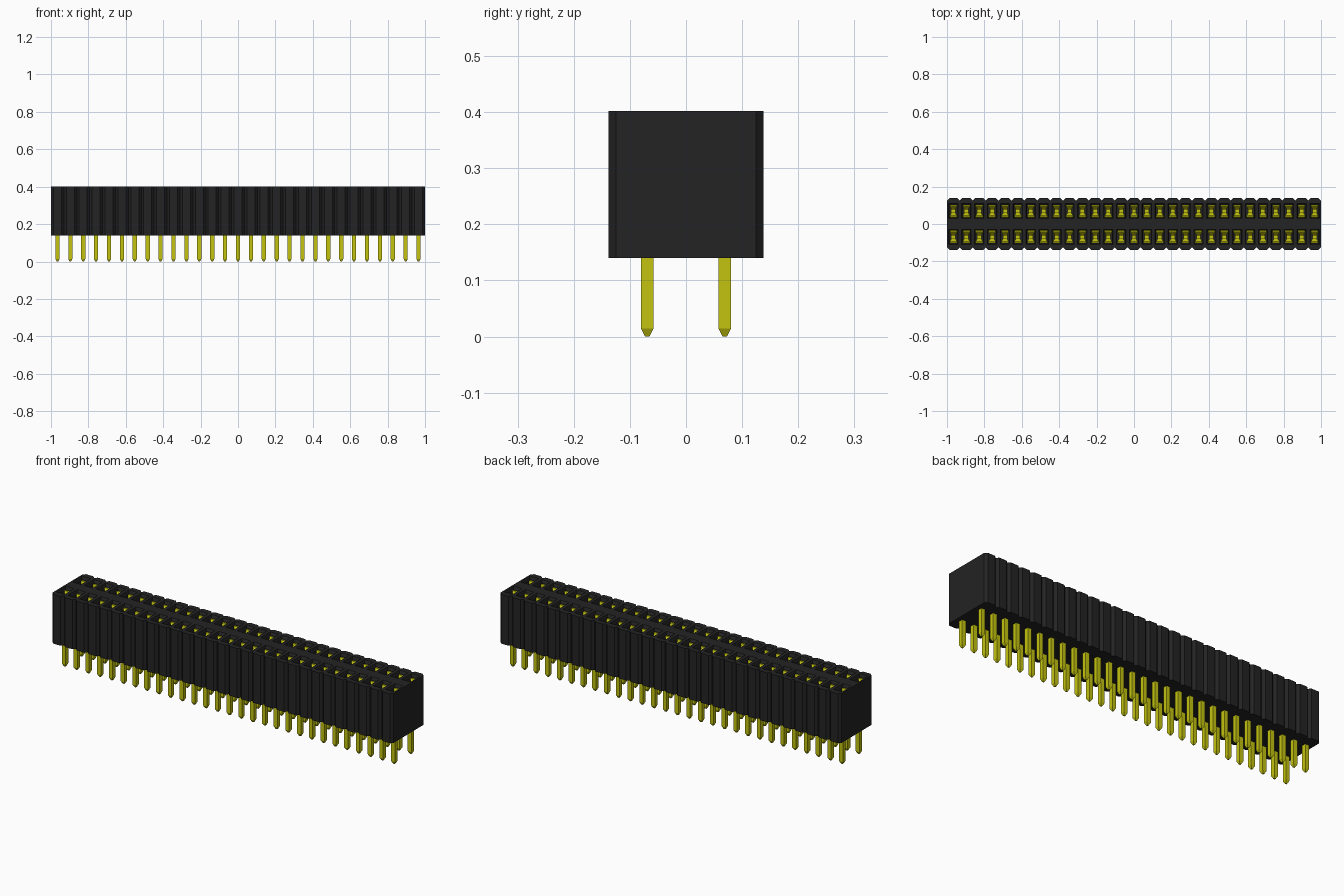
import bpy
import bmesh

cube = bpy.data.objects.get("Cube")
if cube:
    bpy.data.objects.remove(cube, do_unlink=True)

COUNT = 29
PITCH = 2 / COUNT
HALF = PITCH / 2
WIDTH = 0.138          # half depth of the housing
ROW = 0.069            # distance of each pin row from the middle
BASE, TOP = 0.14, 0.402
CHAMFER = 0.013


def material(name, color):
    mat = bpy.data.materials.new(name)
    mat.use_nodes = True
    mat.diffuse_color = color
    mat.node_tree.nodes["Principled BSDF"].inputs["Base Color"].default_value = color
    return mat


black = material("black plastic", (0.017, 0.017, 0.017, 1))
gold = material("yellow metal", (0.55, 0.55, 0.005, 1))


def finish(bm, name, mat):
    bmesh.ops.remove_doubles(bm, verts=bm.verts, dist=0.0001)
    bmesh.ops.recalc_face_normals(bm, faces=bm.faces)
    mesh = bpy.data.meshes.new(name)
    bm.to_mesh(mesh)
    bm.free()
    mesh.materials.append(mat)
    obj = bpy.data.objects.new(name, mesh)
    bpy.context.collection.objects.link(obj)
    return obj


def rect(x, y, hx, hy):
    return [(x - hx, y - hy), (x + hx, y - hy), (x + hx, y + hy), (x - hx, y + hy)]


def ring(bm, points, z):
    return [bm.verts.new((x, y, z)) for x, y in points]


def loft(bm, a, b):
    for i in range(len(a)):
        j = (i + 1) % len(a)
        bm.faces.new((a[i], a[j], b[j], b[i]))


def stack(bm, levels):
    """Closed solid through square rings given as (points, z)."""
    rings = [ring(bm, p, z) for p, z in levels]
    for a, b in zip(rings, rings[1:]):
        loft(bm, a, b)
    bm.faces.new(rings[0])
    bm.faces.new(rings[-1])


def housing_cell(bm, x, side, end):
    """Half a cell: chamfered outer wall and one socket with a flared mouth."""
    h, c = HALF, CHAMFER
    outline = [(-h, 0), (h, 0), (h, WIDTH - c), (h - c, WIDTH), (c - h, WIDTH), (-h, WIDTH - c)]
    outline = [(x + px, side * py) for px, py in outline]
    low, high = ring(bm, outline, BASE), ring(bm, outline, TOP)
    bm.faces.new(low)
    for i in (2, 3, 4):
        bm.faces.new((low[i], low[i + 1], high[i + 1], high[i]))
    if end:
        a, b = (1, 2) if end > 0 else (5, 0)
        bm.faces.new((low[a], low[b], high[b], high[a]))

    def hole(hx, hy, z):
        return ring(bm, [(px, side * py) for px, py in rect(x, ROW, hx, hy)], z)

    mouth = hole(0.025, 0.04, TOP)
    throat = hole(0.021, 0.034, TOP - 0.012)
    floor = hole(0.021, 0.034, BASE + 0.03)
    loft(bm, mouth, throat)
    loft(bm, throat, floor)
    bm.faces.new(floor)
    # Top face around the socket
    o, m = high, mouth
    for face in ((o[0], o[1], m[1], m[0]), (o[1], o[2], m[2], m[1]), (o[2], o[3], m[2]),
                 (o[3], o[4], m[3], m[2]), (o[4], o[5], m[3]), (o[5], o[0], m[0], m[3])):
        bm.faces.new(face)


housing, pins, contacts = bmesh.new(), bmesh.new(), bmesh.new()
# Spring leaf: (distance from socket centre, height, half width)
LEAF = [(0.029, BASE + 0.03, 0.019), (0.029, 0.27, 0.019), (0.012, 0.35, 0.010),
        (0.012, 0.36, 0.010), (0.028, 0.385, 0.019)]

for n in range(COUNT):
    x = -1 + HALF + n * PITCH
    end = -1 if n == 0 else 1 if n == COUNT - 1 else 0
    for side in (-1, 1):
        y = side * ROW
        housing_cell(housing, x, side, end)
        # Solder pin with a tapered tip
        stack(pins, [(rect(x, y, 0.004, 0.004), 0), (rect(x, y, 0.011, 0.011), 0.014),
                     (rect(x, y, 0.011, 0.011), BASE + 0.01)])
        # Contact base and its two facing springs
        stack(contacts, [(rect(x, y, 0.012, 0.03), BASE + 0.031),
                         (rect(x, y, 0.012, 0.03), BASE + 0.04)])
        for facing in (-1, 1):
            stack(contacts, [(rect(x, y + facing * d, w, 0.004), z) for d, z, w in LEAF])

finish(housing, "socket_housing", black)
finish(pins, "solder_pins", gold)
finish(contacts, "spring_contacts", gold)
